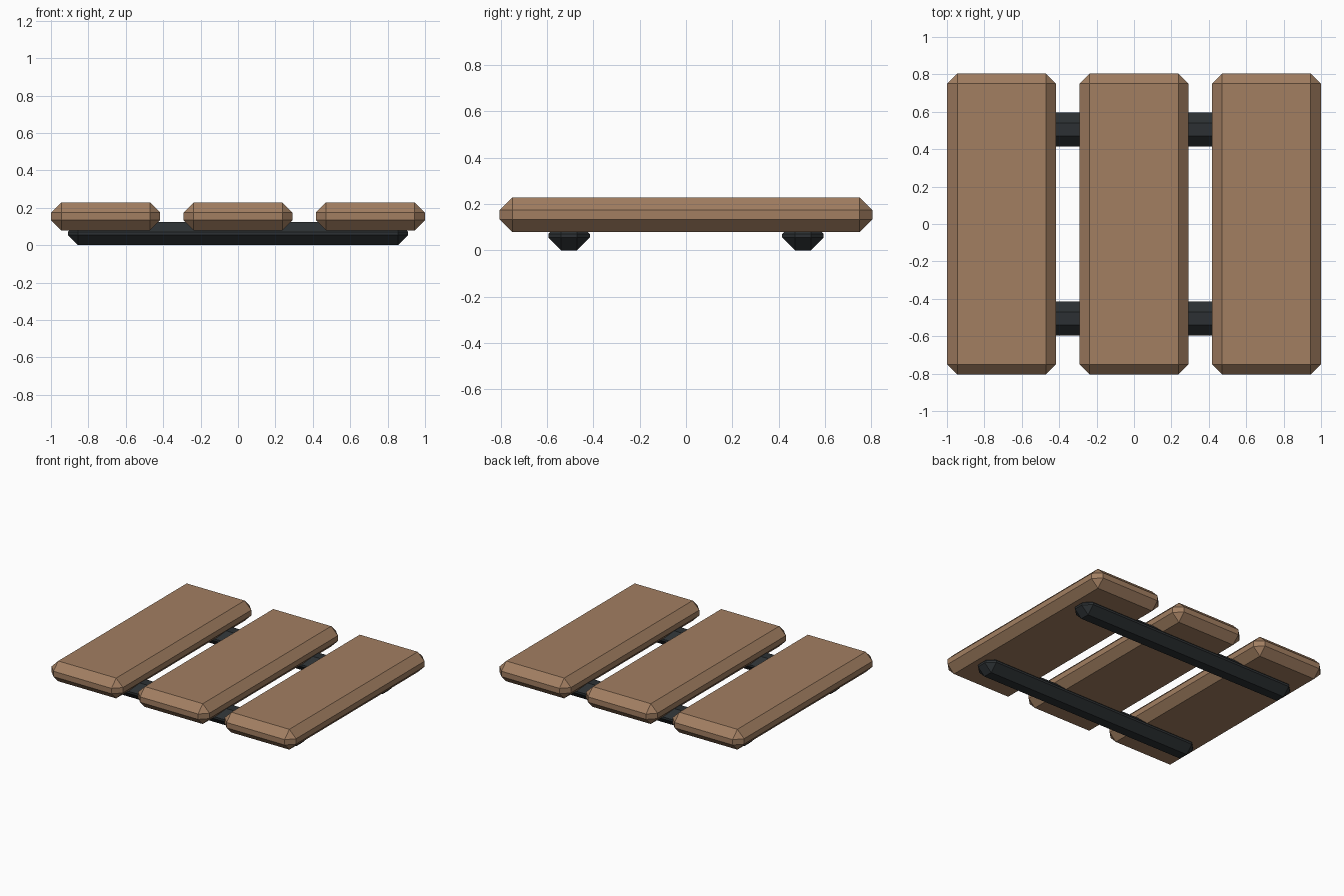
import bpy, bmesh
from mathutils import Vector

if "Cube" in bpy.data.objects:
    bpy.data.objects.remove(bpy.data.objects["Cube"])


def material(name, rgb):
    m = bpy.data.materials.new(name)
    m.diffuse_color = (*rgb, 1)
    m.use_nodes = True
    m.node_tree.nodes["Principled BSDF"].inputs["Base Color"].default_value = m.diffuse_color
    return m


def chamfered_box(name, center, size, chamfer, mat):
    """Flat-shaded box with single-segment chamfers on every edge."""
    bm = bmesh.new()
    bmesh.ops.create_cube(bm, size=1)
    bmesh.ops.scale(bm, vec=Vector(size), verts=bm.verts)
    bmesh.ops.bevel(bm, geom=bm.edges[:], offset=chamfer,
                    segments=1, affect='EDGES')
    mesh = bpy.data.meshes.new(name)
    bm.to_mesh(mesh)
    bm.free()
    mesh.materials.append(mat)
    obj = bpy.data.objects.new(name, mesh)
    obj.location = center
    bpy.context.collection.objects.link(obj)
    return obj


wood = material("wood", (0.36, 0.21, 0.12))
dark = material("dark_metal", (0.025, 0.03, 0.033))

# Three planks running front to back
for label, x in (("left", -0.708), ("middle", 0), ("right", 0.708)):
    chamfered_box(f"{label}_plank", (x, 0, 0.154), (0.584, 1.61, 0.15), 0.055, wood)

# Two cross rails under the planks
for label, y in (("front", -0.505), ("back", 0.505)):
    chamfered_box(f"{label}_rail", (0, y, 0.0625), (1.82, 0.18, 0.125), 0.055, dark)
